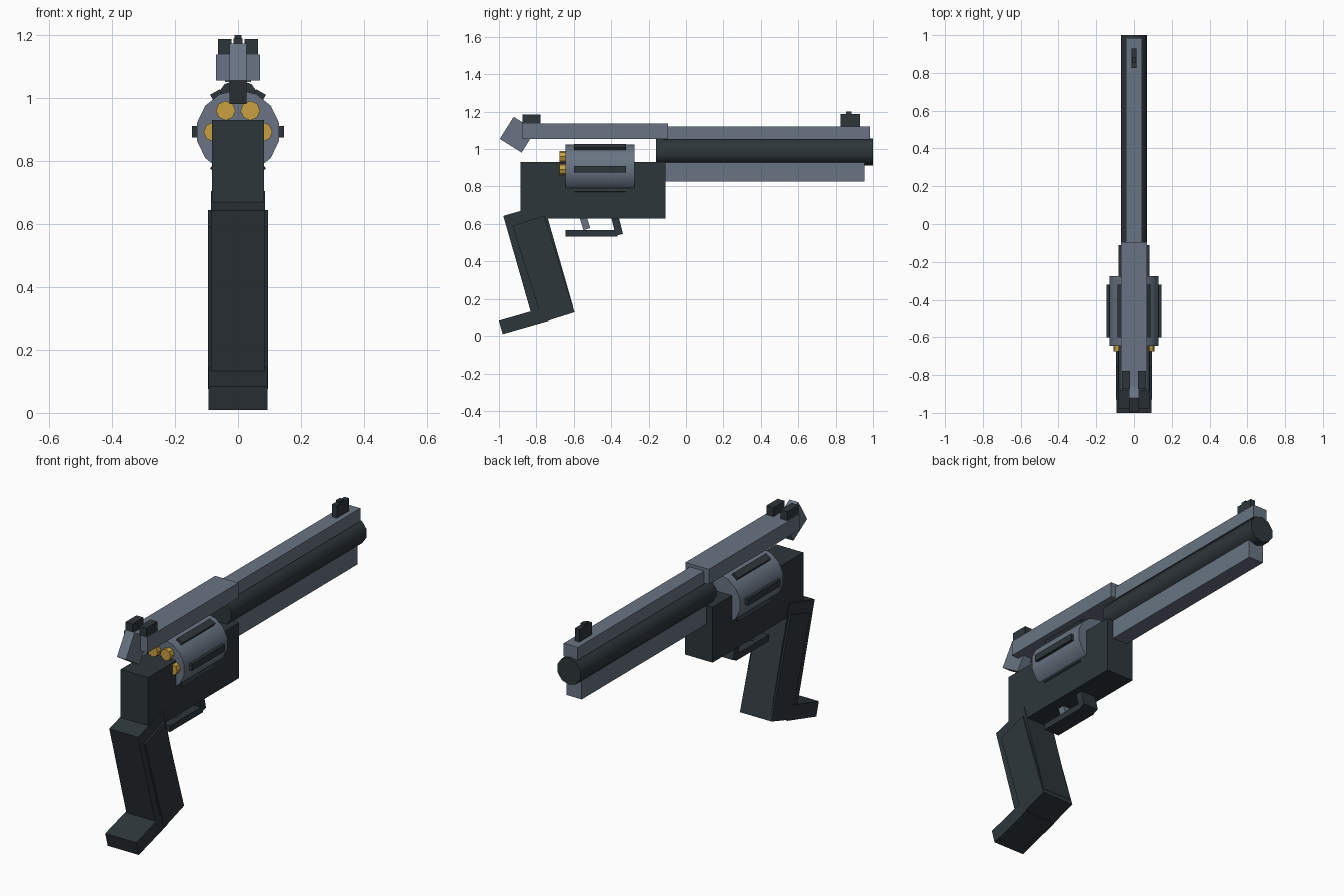
import bpy
from math import radians, sin, cos, pi

cube = bpy.data.objects.get("Cube")
if cube:
    bpy.data.objects.remove(cube, do_unlink=True)


def material(name, rgb):
    m = bpy.data.materials.new(name)
    m.use_nodes = True
    m.diffuse_color = (*rgb, 1)
    m.node_tree.nodes["Principled BSDF"].inputs["Base Color"].default_value = (*rgb, 1)
    return m


STEEL = material("blue grey steel", (0.14, 0.175, 0.225))
DARK = material("dark gunmetal", (0.027, 0.037, 0.043))
BRASS = material("brass", (0.58, 0.35, 0.05))


def finish(name, mat):
    ob = bpy.context.object
    ob.name = name
    ob.data.materials.append(mat)
    return ob


def block(name, mat, x, y, z, tilt=0, roll=0):
    """Box from (min, max) ranges, turned about its own centre."""
    ranges = (x, y, z)
    bpy.ops.mesh.primitive_cube_add(
        size=1, location=[(a + b) / 2 for a, b in ranges],
        rotation=(radians(tilt), roll, 0))
    ob = finish(name, mat)
    ob.scale = [b - a for a, b in ranges]
    bpy.ops.object.transform_apply(location=False, rotation=False, scale=True)
    return ob


def rod(name, mat, sides, radius, x, y, z, smooth=True):
    """Cylinder lying along y."""
    bpy.ops.mesh.primitive_cylinder_add(
        vertices=sides, radius=radius, depth=y[1] - y[0],
        location=(x, (y[0] + y[1]) / 2, z), rotation=(pi / 2, 0, 0))
    ob = finish(name, mat)
    if smooth:
        bpy.ops.object.shade_smooth_by_angle(angle=radians(40))
    return ob


def sized(name, mat, half_x, centre, size, tilt):
    """Tilted box in the side plane from its centre and (length, height)."""
    (cy, cz), (l, h) = centre, size
    return block(name, mat, (-half_x, half_x), (cy - l / 2, cy + l / 2),
                 (cz - h / 2, cz + h / 2), tilt)


# Frame and barrel
block("frame", DARK, (-.082, .082), (-.885, -.11), (.63, .93))
rod("barrel", DARK, 10, .0725, 0, (-.16, 1), .985)
block("barrel_rib", STEEL, (-.042, .042), (-.12, .985), (1.05, 1.12))
block("barrel_underlug", STEEL, (-.045, .045), (-.15, .955), (.828, .955))
block("top_strap", STEEL, (-.07, .07), (-.873, -.095), (1.055, 1.137))

# Rotating drum with raised ribs and cartridges
DRUM_Z = .892
rod("drum", STEEL, 14, .133, 0, (-.645, -.275), DRUM_Z)
for i in range(6):
    a = i * pi / 3
    cx, cz = .132 * cos(a), DRUM_Z + .132 * sin(a)
    block(f"drum_rib_{i + 1}", DARK, (cx - .014, cx + .014), (-.6, -.32),
          (cz - .018, cz + .018), roll=-a)
    rod(f"cartridge_{i + 1}", BRASS, 8, .031, .078 * cos(a), (-.675, -.6),
        DRUM_Z + .078 * sin(a), smooth=False)

# Hammer and sights
sized("hammer", STEEL, .027, (-.9, 1.077), (.138, .14), -32)
for side, s in (("left", 1), ("right", -1)):
    block("rear_sight_" + side, DARK, sorted((s * .021, s * .063)), (-.873, -.777), (1.13, 1.186))
block("front_sight", DARK, (-.014, .014), (.825, .93), (1.11, 1.188))
block("front_sight_bead", DARK, (-.011, .011), (.855, .885), (1.18, 1.2))

# Trigger and its guard
block("guard_bar", DARK, (-.045, .045), (-.645, -.365), (.533, .567))
sized("guard_post", DARK, .045, (-.372, .605), (.04, .13), 14)
sized("trigger", STEEL, .02, (-.545, .62), (.038, .1), 17)

# Grip
sized("grip_backstrap", DARK, .086, (-.79, .4), (.225, .57), 16)
sized("grip_panel", DARK, .095, (-.762, .36), (.178, .54), 17.5)
sized("grip_butt", DARK, .093, (-.868, .082), (.255, .078), 16)
